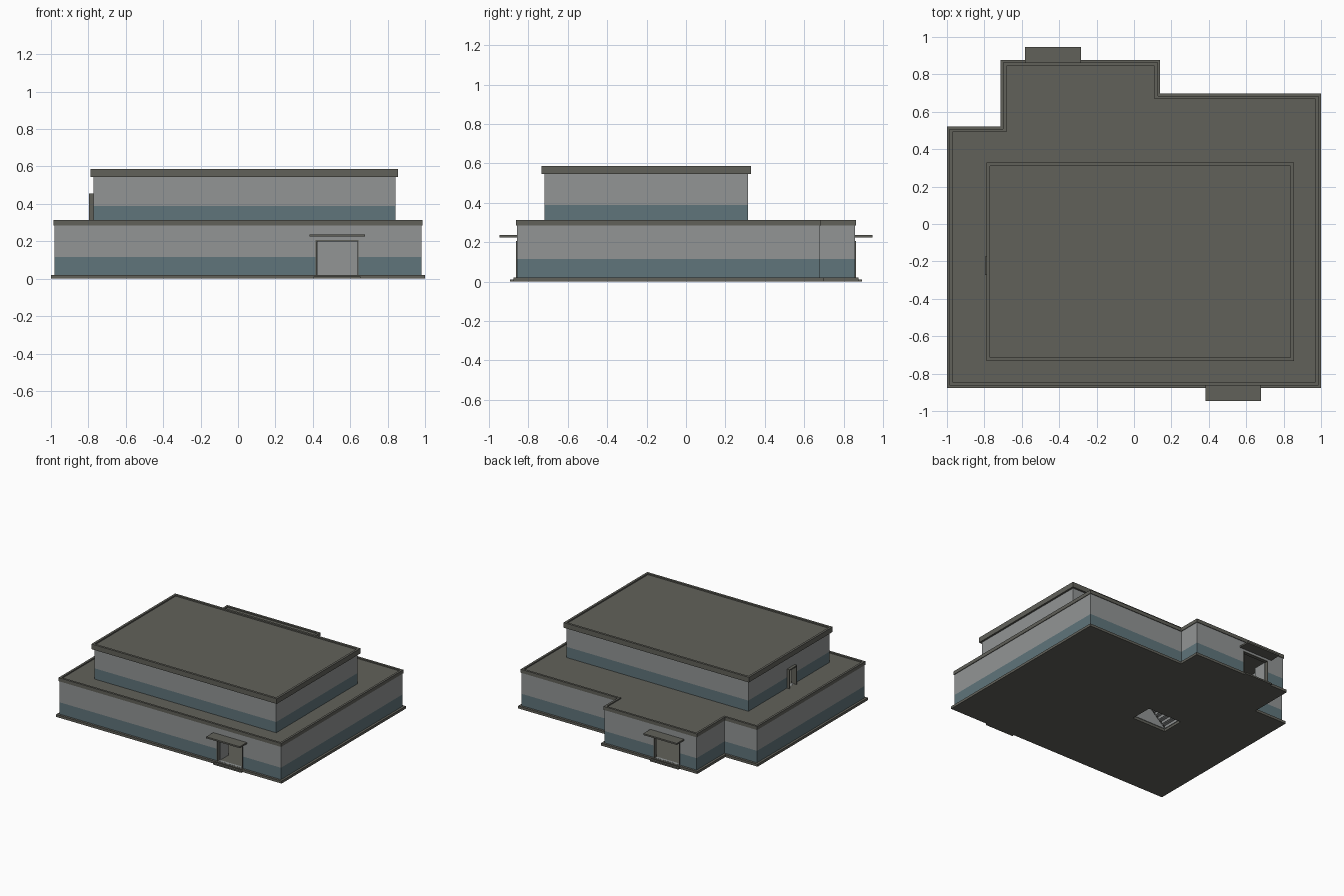
import bpy, bmesh

if "Cube" in bpy.data.objects:
    bpy.data.objects.remove(bpy.data.objects["Cube"])


def mat(name, r, g, b):
    m = bpy.data.materials.new(name)
    lin = [(c / 255 / 12.92) if c < 10 else ((c / 255 + 0.055) / 1.055) ** 2.4 for c in (r, g, b)]
    m.diffuse_color = (*lin, 1)
    m.use_nodes = True
    m.node_tree.nodes["Principled BSDF"].inputs["Base Color"].default_value = m.diffuse_color
    return m


WALL = mat("wall_grey", 146, 149, 149)
BLUE = mat("stripe_blue", 96, 117, 123)
ROOF = mat("roof_olive_grey", 97, 97, 90)


def finish(bm, name, mats):
    bmesh.ops.recalc_face_normals(bm, faces=bm.faces)
    me = bpy.data.meshes.new(name)
    bm.to_mesh(me)
    bm.free()
    for m in mats:
        me.materials.append(m)
    ob = bpy.data.objects.new(name, me)
    bpy.context.collection.objects.link(ob)
    return ob


def box(name, x0, x1, y0, y1, z0, z1, m=None):
    bm = bmesh.new()
    bmesh.ops.create_cube(bm, size=1)
    for v in bm.verts:
        v.co = [(a + b) / 2 + c * (b - a) for (a, b), c in zip(((x0, x1), (y0, y1), (z0, z1)), v.co)]
    return finish(bm, name, [m] if m else [])


def prism(name, pts, z0, z1, m):
    bm = bmesh.new()
    f = bm.faces.new([bm.verts.new((x, y, z0)) for x, y in pts])
    r = bmesh.ops.extrude_face_region(bm, geom=[f])
    for v in r["geom"]:
        if isinstance(v, bmesh.types.BMVert):
            v.co.z = z1
    return finish(bm, name, [m])


def ring(name, outer, inner, levels, mats):
    """Hollow wall; the lowest outer layer takes the second material."""
    bm = bmesh.new()
    n = len(outer)
    o = [[bm.verts.new((x, y, z)) for x, y in outer] for z in levels]
    i = [[bm.verts.new((x, y, z)) for x, y in inner] for z in levels]
    for k in range(n):
        j = (k + 1) % n
        for l in range(len(levels) - 1):
            f = bm.faces.new((o[l][k], o[l][j], o[l + 1][j], o[l + 1][k]))
            if len(mats) > 1 and l == 0:
                f.material_index = 1
            bm.faces.new((i[l][k], i[l][j], i[l + 1][j], i[l + 1][k]))
        for l in (0, -1):
            bm.faces.new((o[l][k], o[l][j], i[l][j], i[l][k]))
    return finish(bm, name, mats)


def cut(ob, *b):
    c = box(ob.name + "_cutter", *b)
    c.hide_render = True
    c.display_type = 'WIRE'
    md = ob.modifiers.new("opening", 'BOOLEAN')
    md.object = c
    md.operation = 'DIFFERENCE'
    md.solver = 'EXACT'


def offset(corners, d):
    return [(x + sx * d, y + sy * d) for x, y, sx, sy in corners]


# Wall footprints: x, y and outward direction of each corner
LOWER = [(-.982, -.858, -1, -1), (.982, -.858, 1, -1), (.982, .68, 1, 1), (.122, .68, 1, 1),
         (.122, .858, 1, 1), (-.695, .858, -1, 1), (-.695, .503, -1, 1), (-.982, .503, -1, 1)]
UPPER = [(-.773, -.717, -1, -1), (.841, -.717, 1, -1), (.841, .314, 1, 1), (-.773, .314, -1, 1)]

# Base slab with stair opening
slab = prism("base_slab", offset(LOWER, .018), 0, .02, ROOF)
cut(slab, -.40, -.10, -.13, .05, -.05, .1)

# Lower storey
low = ring("lower_walls", offset(LOWER, 0), offset(LOWER, -.02), (.02, .115, .29), [WALL, BLUE])
prism("lower_roof", offset(LOWER, -.012), .285, .304, ROOF)
ring("lower_parapet", offset(LOWER, .005), offset(LOWER, -.012), (.285, .313), [ROOF])

# Upper storey
up = ring("upper_walls", offset(UPPER, 0), offset(UPPER, -.02), (.30, .39, .55), [WALL, BLUE])
prism("upper_roof", offset(UPPER, -.003), .545, .576, ROOF)
ring("upper_parapet", offset(UPPER, .015), offset(UPPER, -.003), (.545, .586), [ROOF])

# Front and back entrances: opening, frame, step, canopy and open leaf
for name, cx, s in (("front", .53, -1), ("back", -.433, 1)):
    def ybox(part, x0, x1, ya, yb, z0, z1, m):
        box(f"{name}_{part}", cx + x0, cx + x1, min(s * ya, s * yb), max(s * ya, s * yb), z0, z1, m)
    w = .115
    ya, yb = sorted((s * .82, s * .9))
    cut(low, cx - w, cx + w, ya, yb, .021, .205)
    ybox("frame_left", -w, -w + .007, .836, .863, .02, .207, ROOF)
    ybox("frame_right", w - .007, w, .836, .863, .02, .207, ROOF)
    ybox("frame_top", -w, w, .836, .863, .2, .207, ROOF)
    ybox("door_step", -w - .01, w + .01, .87, .893, 0, .012, ROOF)
    ybox("canopy", -.149, .149, .855, .947, .225, .237, ROOF)
    ybox("open_door", -w + .007, -w + .014, .73, .836, .021, .2, WALL)

# Upper side door on the left wall
cut(up, -.82, -.74, -.265, -.18, .305, .45)
for n, y0, y1, z0 in (("a", -.272, -.263, .30), ("b", -.182, -.173, .30), ("top", -.272, -.173, .447)):
    box("side_door_frame_" + n, -.796, -.766 - .013, y0, y1, z0, .456, ROOF)
    box("side_door_lining_" + n, -.781, -.753, y0, y1, z0, .456, ROOF)

# Hollow staircase above the slab opening
N = 10
dx, dz = .30 / N, .265 / N
for k in range(N):
    x, z = -.40 + k * dx, .02 + k * dz
    box(f"stair_riser_{k}", x, x + .006, -.125, .045, z, z + dz, WALL)
    box(f"stair_tread_{k}", x, x + dx, -.125, .045, z + dz - .006, z + dz, WALL)
for n, y in (("front", -.13), ("back", .045)):
    bm = bmesh.new()
    f = bm.faces.new([bm.verts.new(p) for p in ((-.40, y, .02), (-.10, y, .02), (-.10, y, .28))])
    r = bmesh.ops.extrude_face_region(bm, geom=[f])
    bmesh.ops.translate(bm, vec=(0, .005, 0), verts=[v for v in r["geom"] if isinstance(v, bmesh.types.BMVert)])
    finish(bm, f"stair_side_{n}", [WALL])
